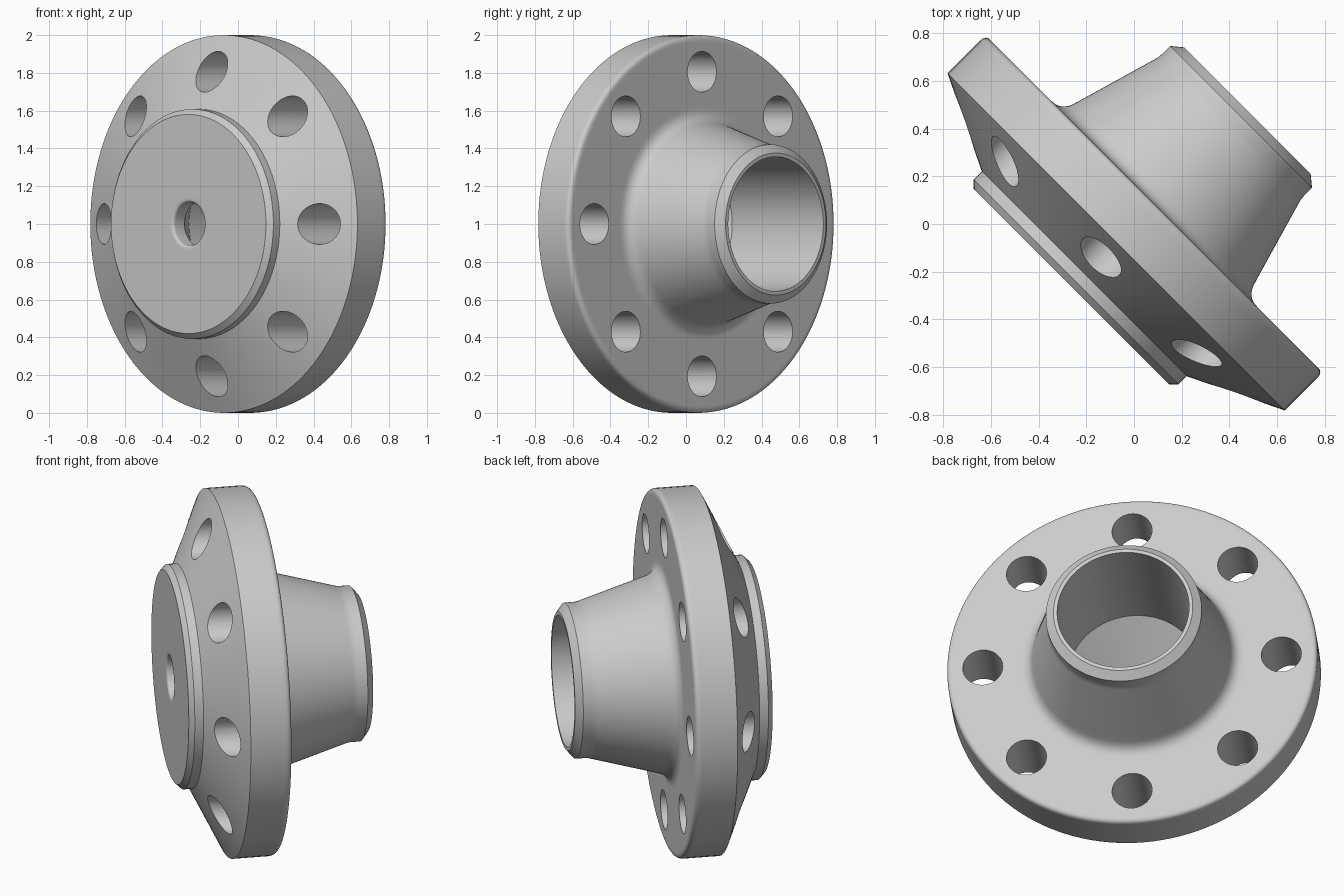
import bpy, bmesh
from math import pi, sin, cos, radians
from mathutils import Matrix, Vector

cube = bpy.data.objects.get("Cube")
if cube:
    bpy.data.objects.remove(cube, do_unlink=True)

steel = bpy.data.materials.new("light_grey_steel")
steel.use_nodes = True
GREY = (0.6, 0.6, 0.6, 1.0)
steel.diffuse_color = GREY
steel.node_tree.nodes["Principled BSDF"].inputs["Base Color"].default_value = GREY

# Part axis: horizontal, turned 45 degrees, centred one unit up
PLACE = (Matrix.Translation((0, 0, 1)) @ Matrix.Rotation(pi / 4, 4, 'Z')
         @ Matrix.Rotation(pi / 2, 4, 'Y'))


def curve(a, b, c, n=6):
    """Rounded corner from a to c, pulled towards corner b."""
    a, b, c = Vector(a), Vector(b), Vector(c)
    return [tuple(a * (1 - t) ** 2 + b * 2 * t * (1 - t) + c * t * t)
            for t in (i / n for i in range(n + 1))]


def new_object(name, bm):
    mesh = bpy.data.meshes.new(name)
    bmesh.ops.recalc_face_normals(bm, faces=bm.faces)
    bm.to_mesh(mesh)
    bm.free()
    mesh.materials.append(steel)
    obj = bpy.data.objects.new(name, mesh)
    bpy.context.collection.objects.link(obj)
    return obj


def lathe(name, profile, steps=128):
    """Turn a closed (radius, height) profile about the local z axis."""
    bm = bmesh.new()
    verts = [bm.verts.new((r, 0, h)) for r, h in profile]
    edges = [bm.edges.new((v, verts[i - 1])) for i, v in enumerate(verts)]
    bmesh.ops.spin(bm, geom=verts + edges, cent=(0, 0, 0), axis=(0, 0, 1),
                   angle=2 * pi, steps=steps, use_merge=True)
    bmesh.ops.remove_doubles(bm, verts=bm.verts, dist=1e-5)
    return new_object(name, bm)


# Raised face, conical front, rim, flange back, neck, weld bevel, bore
profile = (
    curve((0.115, -0.353), (0.115, -0.371), (0.133, -0.371), 4)
    + [(0.15, -0.371), (0.58, -0.371), (0.608, -0.343), (0.608, -0.295),
       (1.0, -0.106), (1.0, 0.08)]
    + curve((1.0, 0.09), (1.0, 0.12), (0.97, 0.12))
    + [(0.96, 0.12), (0.62, 0.12)]
    + curve((0.61, 0.12), (0.55, 0.12), (0.533, 0.185), 8)
    + [(0.527, 0.205), (0.43, 0.54)]
    + curve((0.426, 0.553), (0.421, 0.57), (0.421, 0.588), 3)
    + [(0.421, 0.635), (0.376, 0.672), (0.356, 0.672),
       (0.356, -0.01), (0.115, -0.285)]
)
flange = lathe("weld_neck_flange", profile)

# Eight bolt holes
bm = bmesh.new()
for i in range(8):
    a = i * pi / 4
    bmesh.ops.create_cone(bm, cap_ends=True, segments=48, radius1=0.108,
                          radius2=0.108, depth=1.0,
                          matrix=Matrix.Translation((0.806 * cos(a), 0.806 * sin(a), 0)))
cutter = new_object("bolt_hole_cutter", bm)
cutter.hide_render = True

bpy.context.view_layer.objects.active = flange
flange.select_set(True)
holes = flange.modifiers.new("bolt_holes", 'BOOLEAN')
holes.operation = 'DIFFERENCE'
holes.solver = 'EXACT'
holes.object = cutter
bpy.ops.object.modifier_apply(modifier=holes.name)
bpy.data.objects.remove(cutter, do_unlink=True)

flange.data.transform(PLACE)
bpy.ops.object.shade_smooth_by_angle(angle=radians(30))
